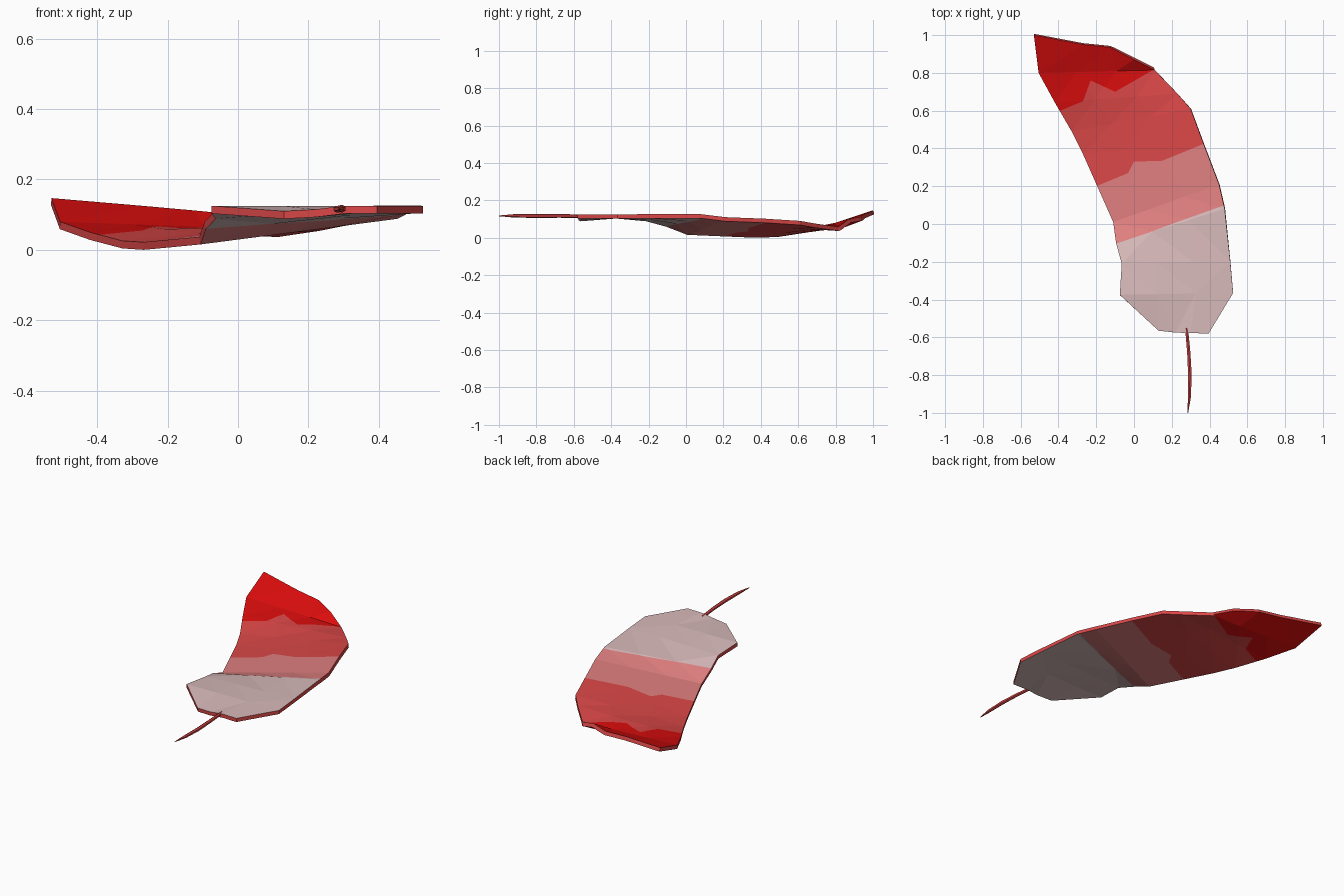
import bpy, bmesh
from mathutils import Vector

if "Cube" in bpy.data.objects:
    bpy.data.objects.remove(bpy.data.objects["Cube"])


def material(name, srgb):
    m = bpy.data.materials.new(name)
    m.diffuse_color = [((c + 0.055) / 1.055) ** 2.4 for c in srgb] + [1]
    m.use_nodes = True
    m.node_tree.nodes["Principled BSDF"].inputs["Base Color"].default_value = m.diffuse_color
    return m


pale = material("pale_pink", (0.85, 0.73, 0.73))
pink = material("soft_pink", (0.88, 0.50, 0.50))
coral = material("coral_red", (0.86, 0.28, 0.28))
red = material("bright_red", (0.86, 0.05, 0.05))

# Petal cross rows from the stem end to the tip: left edge, right edge
edges = [((-.075, -.375, .125), (.525, -.365, .125)),
         ((-.065, -.21, .110), (.510, -.20, .126)),
         ((-.095, -.10, .080), (.480, .08, .126)),
         ((-.110, .01, .037), (.450, .21, .110)),
         ((-.270, .37, .022), (.370, .42, .102)),
         ((-.330, .49, .026), (.300, .61, .090)),
         ((-.420, .645, .050), (.230, .69, .076)),
         ((-.505, .80, .080), (.110, .815, .058))]
rows = [[(.13, -.565, .110), (.22, -.575, .115), (.30, -.577, .125), (.395, -.58, .125)]]
for l, r in edges:
    rows.append([Vector(l).lerp(Vector(r), t) for t in (0, .33, .67, 1)])
rows.append([(-.53, 1.0, .147), (-.27, .95, .125), (-.125, .935, .112), (0, .87, .10)])

bm = bmesh.new()
grid = [[bm.verts.new(p) for p in row] for row in rows]
for a, b in zip(grid, grid[1:]):
    for i in range(3):
        bm.faces.new((a[i], a[i + 1], b[i + 1], b[i]))
bmesh.ops.triangulate(bm, faces=bm.faces[:])

# Colour band borders, running from left to right across the petal
borders = [[(-.10, -.105), (.08, -.045), (.20, 0), (.48, .10)],
           [(-.20, .20), (-.03, .27), (.0, .33), (.15, .335), (.37, .425)],
           [(-.39, .60), (-.27, .65), (-.23, .76), (-.10, .70), (.10, .815)]]


def cut(faces, co, normal):
    geom = list({x for f in faces for x in [f, *f.edges, *f.verts]})
    bmesh.ops.bisect_plane(bm, geom=geom, dist=1e-5, plane_co=co, plane_no=normal)


def height(line, x):
    for n, (p, q) in enumerate(zip(line, line[1:])):
        if x <= q[0] or n == len(line) - 2:
            return p[1] + (x - p[0]) * (q[1] - p[1]) / (q[0] - p[0])


for line in borders:
    for x, y in line[1:-1]:
        near = [f for f in bm.faces if abs(f.calc_center_median().y - y) < .25]
        cut(near, (x, y, 0), (1, 0, 0))
    for n, (p, q) in enumerate(zip(line, line[1:])):
        lo = -9 if n == 0 else p[0]
        hi = 9 if n == len(line) - 2 else q[0]
        part = [f for f in bm.faces if lo < f.calc_center_median().x < hi]
        near = [f for f in part if abs(f.calc_center_median().y - p[1]) < .3]
        cut(near, (*p, 0), (p[1] - q[1], q[0] - p[0], 0))

for f in bm.faces:
    c = f.calc_center_median()
    f.material_index = sum(c.y > height(line, c.x) for line in borders)

mesh = bpy.data.meshes.new("petal")
bm.to_mesh(mesh)
bm.free()
for m in (pale, pink, coral, red, coral):
    mesh.materials.append(m)
petal = bpy.data.objects.new("petal", mesh)
bpy.context.collection.objects.link(petal)
# Thin sheet thickness; the rim uses the last slot
solid = petal.modifiers.new("thickness", 'SOLIDIFY')
solid.thickness = 0.022
solid.offset = -1
solid.material_offset_rim = 4

# Stem: thin tapering six sided stalk
bm = bmesh.new()
path = [(.278, -.55, .115, .009), (.290, -.68, .117, .010), (.296, -.80, .117, .011),
        (.293, -.92, .117, .009), (.285, -1.0, .117, .002)]
rings = []
for x, y, z, r in path:
    ring = bmesh.ops.create_circle(bm, segments=6, radius=r)["verts"]
    for v in ring:
        v.co = Vector((x + v.co.x, y, z + v.co.y))
    rings.append(ring)
for a, b in zip(rings, rings[1:]):
    for i in range(6):
        j = (i + 1) % 6
        bm.faces.new((a[i], a[j], b[j], b[i]))
bm.faces.new(rings[0])
bm.faces.new(rings[-1])
bmesh.ops.recalc_face_normals(bm, faces=bm.faces[:])
mesh = bpy.data.meshes.new("stem")
bm.to_mesh(mesh)
bm.free()
mesh.materials.append(coral)
bpy.context.collection.objects.link(bpy.data.objects.new("stem", mesh))
